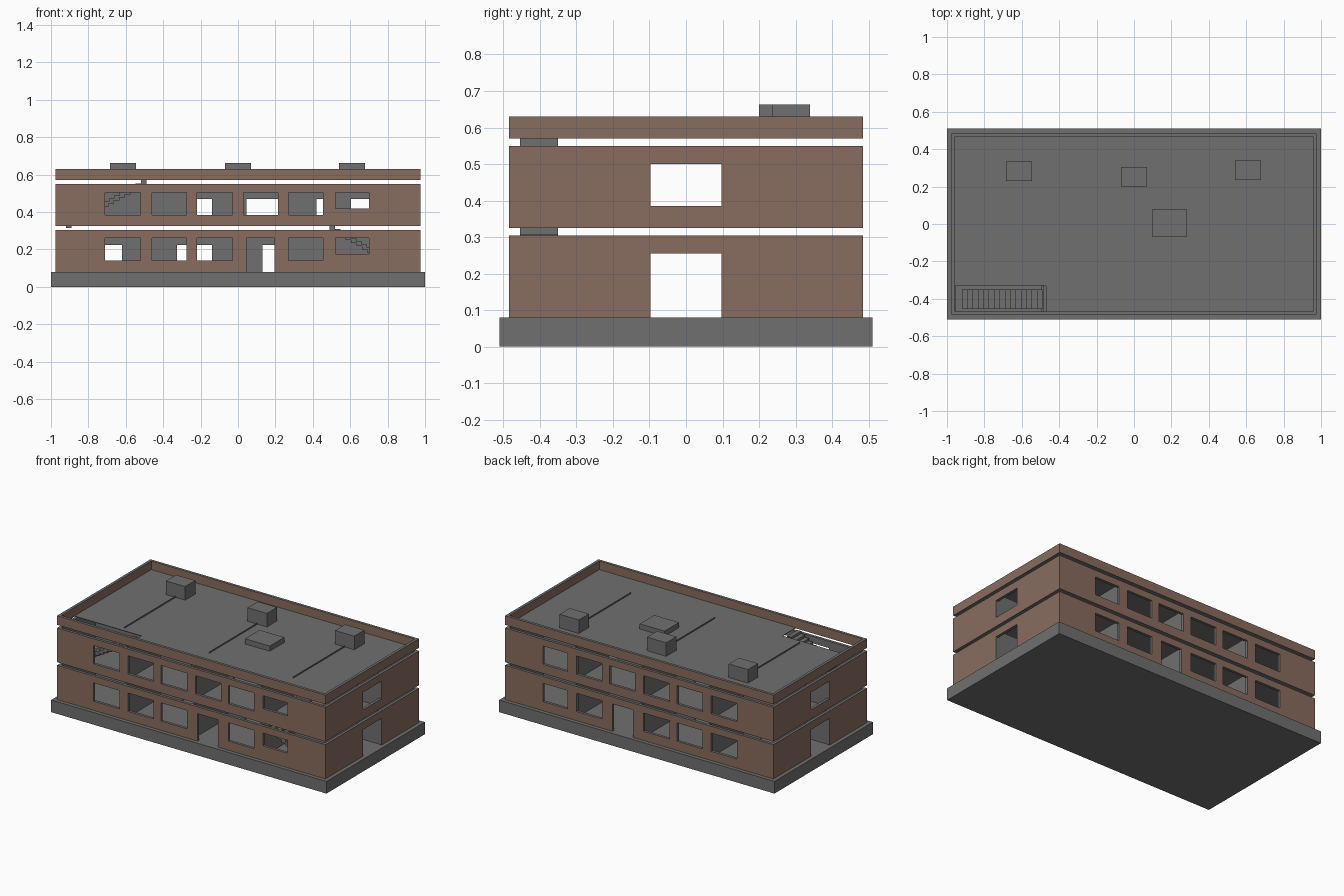
import bpy, bmesh
from mathutils import Vector

if "Cube" in bpy.data.objects:
    bpy.data.objects.remove(bpy.data.objects["Cube"], do_unlink=True)


def material(name, rgb):
    m = bpy.data.materials.new(name)
    m.use_nodes = True
    m.diffuse_color = (*rgb, 1)
    m.node_tree.nodes["Principled BSDF"].inputs["Base Color"].default_value = (*rgb, 1)
    return m


BROWN = material("brown_brick", (0.25, 0.15, 0.113))
GRAY = material("gray_concrete", (0.16, 0.16, 0.16))


def finish(name, bm, rule=None):
    """Turn a bmesh into an object; rule(face) is True where it is brown."""
    bmesh.ops.recalc_face_normals(bm, faces=bm.faces)
    mesh = bpy.data.meshes.new(name)
    mesh.materials.append(GRAY)
    if rule:
        mesh.materials.append(BROWN)
        for f in bm.faces:
            f.material_index = int(rule(f))
    bm.to_mesh(mesh)
    bm.free()
    ob = bpy.data.objects.new(name, mesh)
    bpy.context.scene.collection.objects.link(ob)
    return ob


def box(name, x, y, z, rule=None):
    bm = bmesh.new()
    bmesh.ops.create_cube(bm, size=1)
    for v in bm.verts:
        v.co = [(r[0] + r[1]) / 2 + c * (r[1] - r[0]) for c, r in zip(v.co, (x, y, z))]
    return finish(name, bm, rule)


def sheet(bm, us, vs, holes, place):
    """Grid of quads in (u, v) that leaves out every cell inside a hole."""
    us = sorted({*us, *[u for h in holes for u in h[:2]]})
    vs = sorted({*vs, *[v for h in holes for v in h[2:]]})
    for a, b in zip(us, us[1:]):
        for c, d in zip(vs, vs[1:]):
            u, v = (a + b) / 2, (c + d) / 2
            if not any(h[0] < u < h[1] and h[2] < v < h[3] for h in holes):
                bm.faces.new([bm.verts.new(place(*p)) for p in ((a, c), (b, c), (b, d), (a, d))])
    bmesh.ops.remove_doubles(bm, verts=bm.verts, dist=1e-5)


def panel(name, us, vs, holes, place, depth, rule=None):
    """Sheet with holes, extruded by the depth vector."""
    bm = bmesh.new()
    sheet(bm, us, vs, holes, place)
    grown = bmesh.ops.extrude_face_region(bm, geom=bm.faces[:], use_keep_orig=True)["geom"]
    bmesh.ops.translate(bm, vec=Vector(depth), verts=[g for g in grown if isinstance(g, bmesh.types.BMVert)])
    return finish(name, bm, rule)


W, D, T = 0.975, 0.485, 0.018      # outer half width, half depth, wall thickness
GROUND, FIRST, ROOF = 0.08, 0.325, 0.57
STOREY = 0.225


def brick_outside(f):
    c, n = f.calc_center_median(), f.normal
    return (abs(c.y) > D - 0.001 and abs(n.y) > 0.9) or (abs(c.x) > W - 0.001 and abs(n.x) > 0.9)


# Foundation slab
box("foundation", (-1, 1), (-0.51, 0.51), (0, GROUND))

# Window columns, shared by both storeys
columns = [(-0.71, -0.52), (-0.46, -0.275), (-0.22, -0.03), (0.03, 0.215), (0.27, 0.455), (0.52, 0.70)]
door_column = (0.045, 0.195)
corridor_doors = {
    "ground": [(-0.74, -0.62), (-0.325, -0.14), (0.13, 0.25)],
    "first": [(-0.26, -0.14), (0.045, 0.22), (0.42, 0.5), (0.605, 0.7)],
}

for storey, z0 in (("ground", GROUND), ("first", FIRST)):
    z1 = z0 + STOREY
    ground = storey == "ground"
    # Long outer walls
    for side, s in (("front", -1), ("back", 1)):
        holes = []
        for i, (a, b) in enumerate(columns):
            low = z0 + 0.06
            if i == 5 and s < 0:
                low += 0.035
            if ground and i == 3:
                (a, b), low = door_column, z0
            holes.append((a, b, low, z0 + 0.18))
        panel(f"{storey}_{side}_wall", (-W, W), (z0, z1), holes,
              lambda u, v: (u, s * D, v), (0, -s * T, 0), brick_outside)
    # Short outer walls with the corridor opening
    opening = (-0.097, 0.097, z0 if ground else z0 + 0.06, z0 + 0.175)
    for side, s in (("right", -1), ("left", 1)):
        panel(f"{storey}_{side}_wall", (-D + T, D - T), (z0, z1), [opening],
              lambda u, v: (s * W, u, v), (-s * T, 0, 0), brick_outside)
    # Corridor walls and room partitions
    for side, s in (("front", -1), ("back", 1)):
        doors = [(a, b, z0, z0 + 0.145) for a, b in corridor_doors[storey]]
        panel(f"{storey}_{side}_corridor_wall", (-W + T, W - T), (z0, z1), doors,
              lambda u, v: (u, s * 0.1, v), (0, s * 0.012, 0))
        for i, x in enumerate((-0.49, 0.0, 0.485)):
            ends = sorted((s * 0.112, s * (D - T)))
            box(f"{storey}_{side}_partition_{i + 1}", (x - 0.005, x + 0.005), ends, (z0, z1))

# Upper floor and roof, each with a stairwell
panel("upper_floor", (-W, W), (-D, D), [(0.47, 0.955, -0.467, -0.33)],
      lambda u, v: (u, v, FIRST), (0, 0, 0.004))
panel("roof_deck", (-W + 0.01, W - 0.01), (-D + 0.01, D - 0.01), [(-0.955, -0.47, -0.467, -0.33)],
      lambda u, v: (u, v, ROOF), (0, 0, 0.004))

# Parapet ring: brick sides, concrete coping
panel("parapet", (-W, W), (-D, D), [(-W + T, W - T, -D + T, D - T)],
      lambda u, v: (u, v, ROOF), (0, 0, 0.06), lambda f: abs(f.normal.z) < 0.5)


# Stair flights of open treads on a pair of stringers
def stairs(name, x0, x1, z0, z1, count=15):
    run, rise = (x1 - x0) / count, (z1 - z0) / count
    for i in range(count):
        a, top = x0 + i * run, z0 + (i + 1) * rise
        box(f"{name}_step_{i + 1}", sorted((a, a + run)), (-0.455, -0.35), (top - 1.6 * rise, top))


stairs("ground_stairs", 0.92, 0.49, GROUND, FIRST)
stairs("roof_stairs", -0.92, -0.49, FIRST, ROOF)

# Roof vents with a duct line running forward from each
for i, (x, y) in enumerate(((-0.615, 0.23), (0.0, 0.2), (0.61, 0.235))):
    box(f"roof_vent_{i + 1}", (x - 0.07, x + 0.07), (y, y + 0.105), (ROOF, 0.663))
    box(f"roof_duct_{i + 1}", (x - 0.002, x + 0.002), (-0.3, y), (ROOF, ROOF + 0.012))

# Roof hatch
box("roof_hatch", (0.1, 0.28), (-0.07, 0.08), (ROOF, 0.608))
